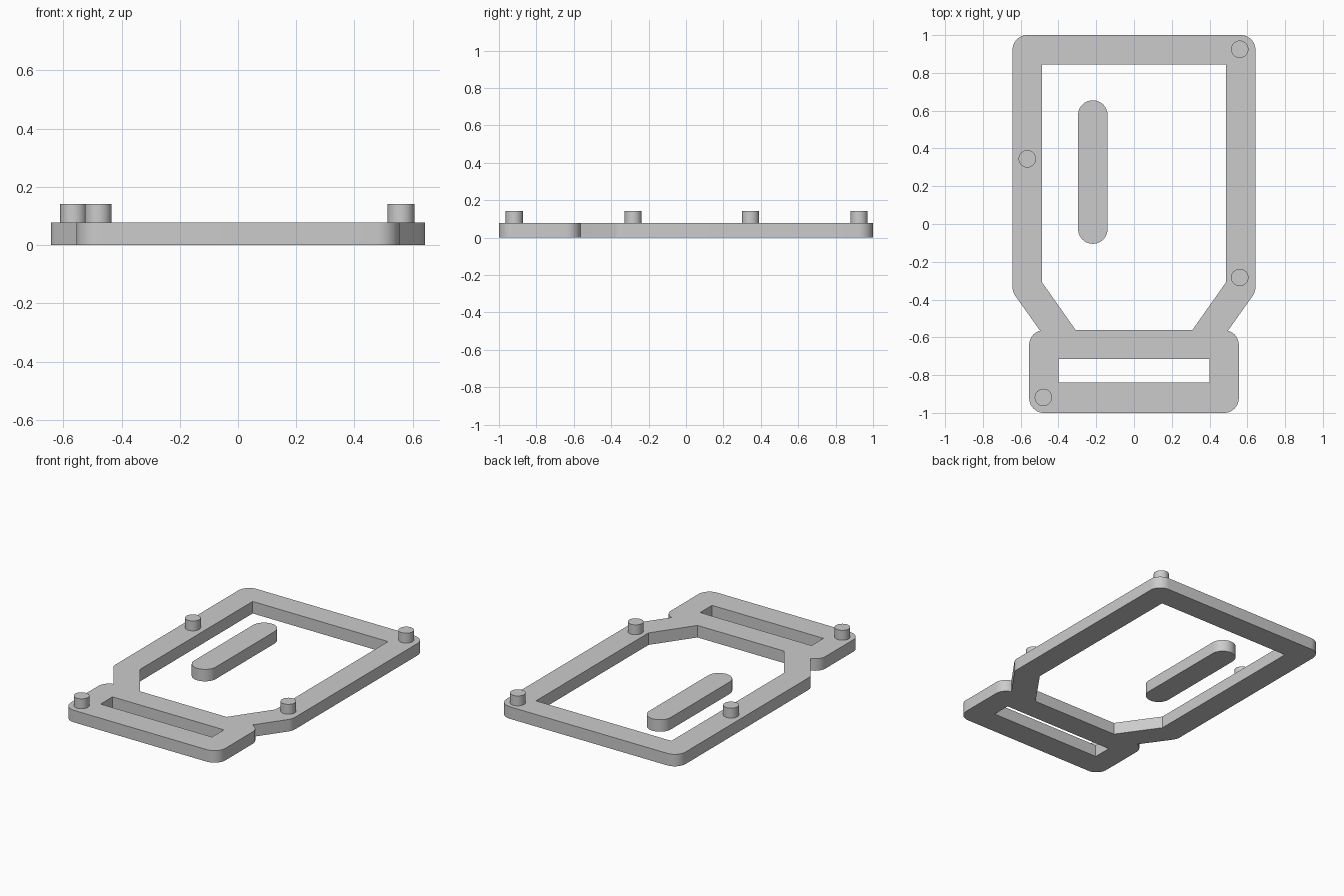
import bpy, bmesh
from math import radians, cos, sin

cube = bpy.data.objects.get("Cube")
if cube:
    bpy.data.objects.remove(cube, do_unlink=True)

THICK = 0.078      # plate thickness
R = 0.078          # rounding of outer corners
PEG_TOP = 0.142

grey = bpy.data.materials.new("plain grey")
grey.use_nodes = True
colour = (0.6, 0.6, 0.6, 1)
grey.diffuse_color = colour
grey.node_tree.nodes["Principled BSDF"].inputs["Base Color"].default_value = colour


def arc(cx, cy, a0, a1, r=R, n=10):
    """Points of an arc, angles in degrees."""
    angles = [radians(a0 + (a1 - a0) * i / n) for i in range(n + 1)]
    return [(cx + r * cos(a), cy + r * sin(a)) for a in angles]


def mirrored(half):
    """Close a +x half outline with its reflection."""
    return half + [(-x, y) for x, y in reversed(half)]


def extrude_plate(name, loops, z0, z1):
    """Fill an outline (further loops are holes) and raise it to a solid."""
    bm = bmesh.new()
    for loop in loops:
        verts = [bm.verts.new((x, y, z0)) for x, y in loop]
        for a, b in zip(verts, verts[1:] + verts[:1]):
            bm.edges.new((a, b))
    bmesh.ops.triangle_fill(bm, edges=bm.edges[:], use_beauty=True, use_dissolve=False)
    top = bmesh.ops.extrude_face_region(bm, geom=bm.faces[:], use_keep_orig=True)["geom"]
    for v in top:
        if isinstance(v, bmesh.types.BMVert):
            v.co.z = z1
    bmesh.ops.recalc_face_normals(bm, faces=bm.faces[:])
    mesh = bpy.data.meshes.new(name)
    bm.to_mesh(mesh)
    bm.free()
    mesh.materials.append(grey)
    obj = bpy.data.objects.new(name, mesh)
    bpy.context.collection.objects.link(obj)
    bpy.ops.object.select_all(action='DESELECT')
    obj.select_set(True)
    bpy.context.view_layer.objects.active = obj
    bpy.ops.object.shade_smooth_by_angle(angle=radians(30))
    return obj


# Frame: strap bar at the front, tapered neck, long rectangular loop
outline = mirrored(
    arc(0.477, -1 + R, -90, 0)
    + arc(0.477, -0.64, 0, 75)
    + arc(0.565, -0.335, -35, 0, n=5)
    + arc(0.565, 1 - R, 0, 90))
window = mirrored([(0.31, -0.56), (0.486, -0.31), (0.486, 0.844)])
strap_slot = mirrored([(0.4, -0.838), (0.4, -0.716)])
extrude_plate("frame", [outline, window, strap_slot], 0, THICK)

# Loose rounded bar inside the window
bar = arc(-0.218, 0.577, 0, 180, n=20) + arc(-0.218, -0.027, 180, 360, n=20)
extrude_plate("inner_bar", [bar], 0, THICK)

# Round pegs standing on the frame
pegs = {"back_left_peg": (0.56, 0.925), "right_peg": (-0.565, 0.345),
        "left_peg": (0.56, -0.283), "front_right_peg": (-0.48, -0.918)}
for name, (x, y) in pegs.items():
    extrude_plate(name, [arc(x, y, 0, 360, r=0.046, n=32)[:-1]], THICK, PEG_TOP)
